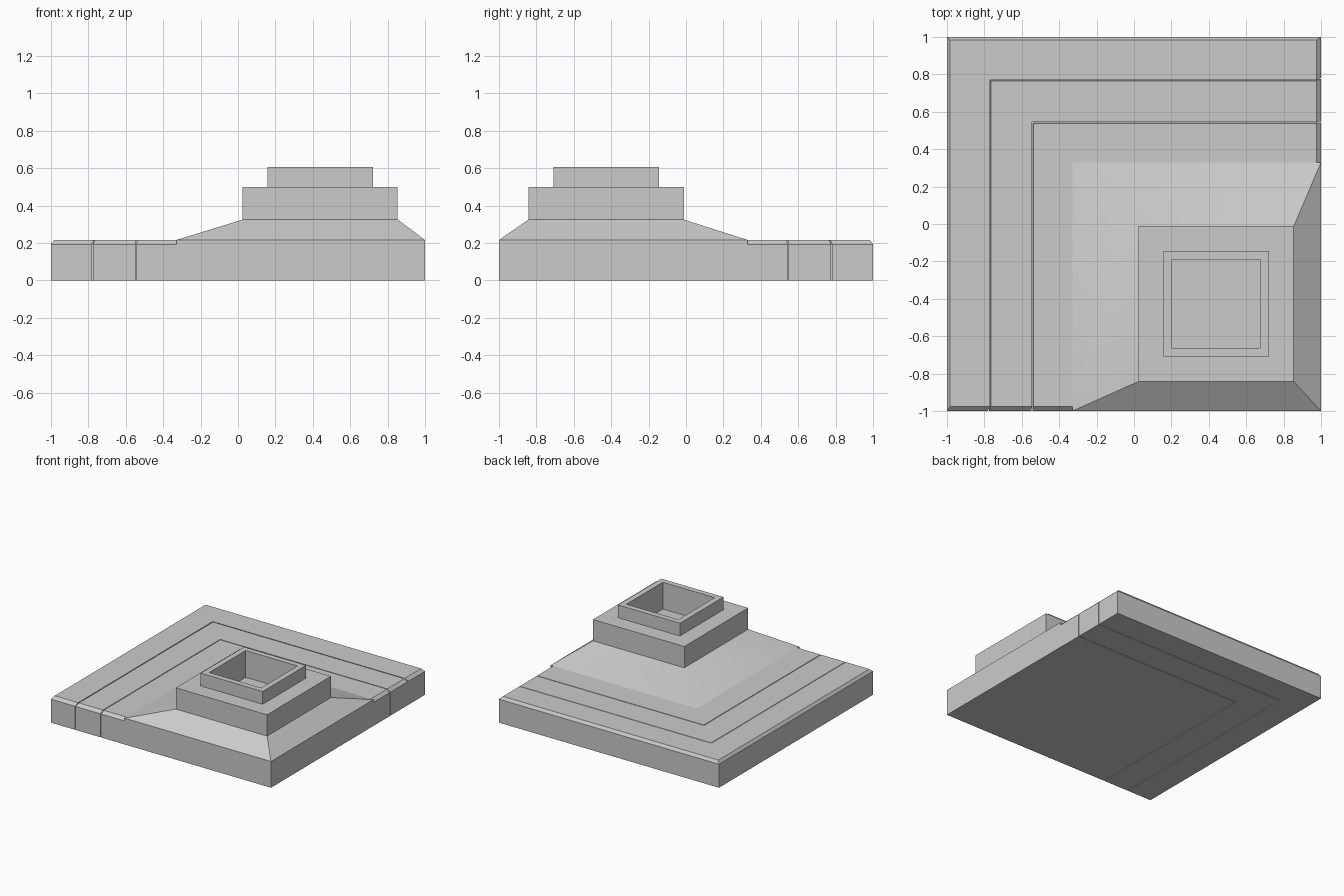
import bpy, bmesh, math

if "Cube" in bpy.data.objects:
    bpy.data.objects.remove(bpy.data.objects["Cube"])

H, T, C = 0.193, 0.216, 0.024     # chamfer start height, plate top, chamfer inset at the open ends


def build(name, faces):
    bm = bmesh.new()
    for pts in faces:
        bm.faces.new([bm.verts.new(p) for p in pts])
    bmesh.ops.remove_doubles(bm, verts=bm.verts, dist=1e-4)
    bmesh.ops.recalc_face_normals(bm, faces=bm.faces)
    me = bpy.data.meshes.new(name)
    bm.to_mesh(me)
    bm.free()
    ob = bpy.data.objects.new(name, me)
    bpy.context.collection.objects.link(ob)
    return ob


def loft(rings, caps=(True, True)):
    faces = []
    for a, b in zip(rings, rings[1:]):
        n = len(a)
        faces += [(a[i], a[(i + 1) % n], b[(i + 1) % n], b[i]) for i in range(n)]
    return faces + [r for r, c in zip((rings[0], rings[-1]), caps) if c]


def border_ring(o, i, end, z):
    # L outline: runs along the left and back edges, symmetric about the diagonal
    return [(-o, -end, z), (-o, o, z), (end, o, z), (end, i, z), (-i, i, z), (-i, -end, z)]


def square(half, z):
    x, y = 0.439, -0.427
    return [(x + sx * half, y + sy * half, z) for sx, sy in ((-1, -1), (1, -1), (1, 1), (-1, 1))]


# Two L-shaped border strips, separated by hairline gaps
for name, o, ot, i, it in (("outer_border", 1, 0.983, 0.782, 0.770),
                           ("middle_border", 0.776, 0.764, 0.549, 0.5445)):
    build(name, loft([border_ring(o, i, 1, 0), border_ring(o, i, 1, H),
                      border_ring(ot, it, 1 - C, T)]))

# Inner plate: half of it, mirrored across the diagonal
o, t, f, e = -0.543, -0.5385, -0.33, -1 + C
half = [
    [(o, -1, 0), (1, -1, 0), (1, -1, T), (f, -1, T), (f, -1, H), (o, -1, H)],
    [(o, -1, H), (f, -1, H), (f, e, T), (t, e, T)],
    [(f, -1, H), (f, -1, T), (f, e, T)],
    [(o, -1, 0), (o, -1, H), (o, -o, H), (o, -o, 0)],
    [(o, -1, H), (o, -o, H), (t, -t, T), (t, e, T)],
    [(t, e, T), (f, e, T), (f, -f, T), (t, -t, T)],
]
faces = half + [[(-y, -x, z) for x, y, z in face] for face in half]
faces.append([(o, -1, 0), (1, -1, 0), (1, -o, 0), (o, -o, 0)])

# Sloped skirt up to the tower
a, b, c, d = square(0.415, 0.325)
faces += [
    [(f, -1, T), (1, -1, T), b, a],
    [(1, -1, T), (1, -f, T), c, b],
    [(1, -f, T), (-e, -f, T), (f, -f, T), d, c],
    [(f, -f, T), (f, e, T), (f, -1, T), a, d],
]

# Stepped tower with a square recess
faces += loft([square(h, z) for h, z in ((0.415, 0.325), (0.415, 0.5), (0.282, 0.5),
                                         (0.282, 0.605), (0.236, 0.605), (0.236, 0.385))],
              caps=(False, True))
plate = build("plate_and_tower", faces)

# Soft ridge on the skirt, crisp edges at its foot
for edge in plate.data.edges:
    if all(plate.data.vertices[v].co.z > T - 1e-4 and plate.data.vertices[v].co.z < T + 1e-4
           for v in edge.vertices):
        edge.use_edge_sharp = True
bpy.context.view_layer.objects.active = plate
plate.select_set(True)
bpy.ops.object.shade_smooth_by_angle(angle=math.radians(30), keep_sharp_edges=True)
